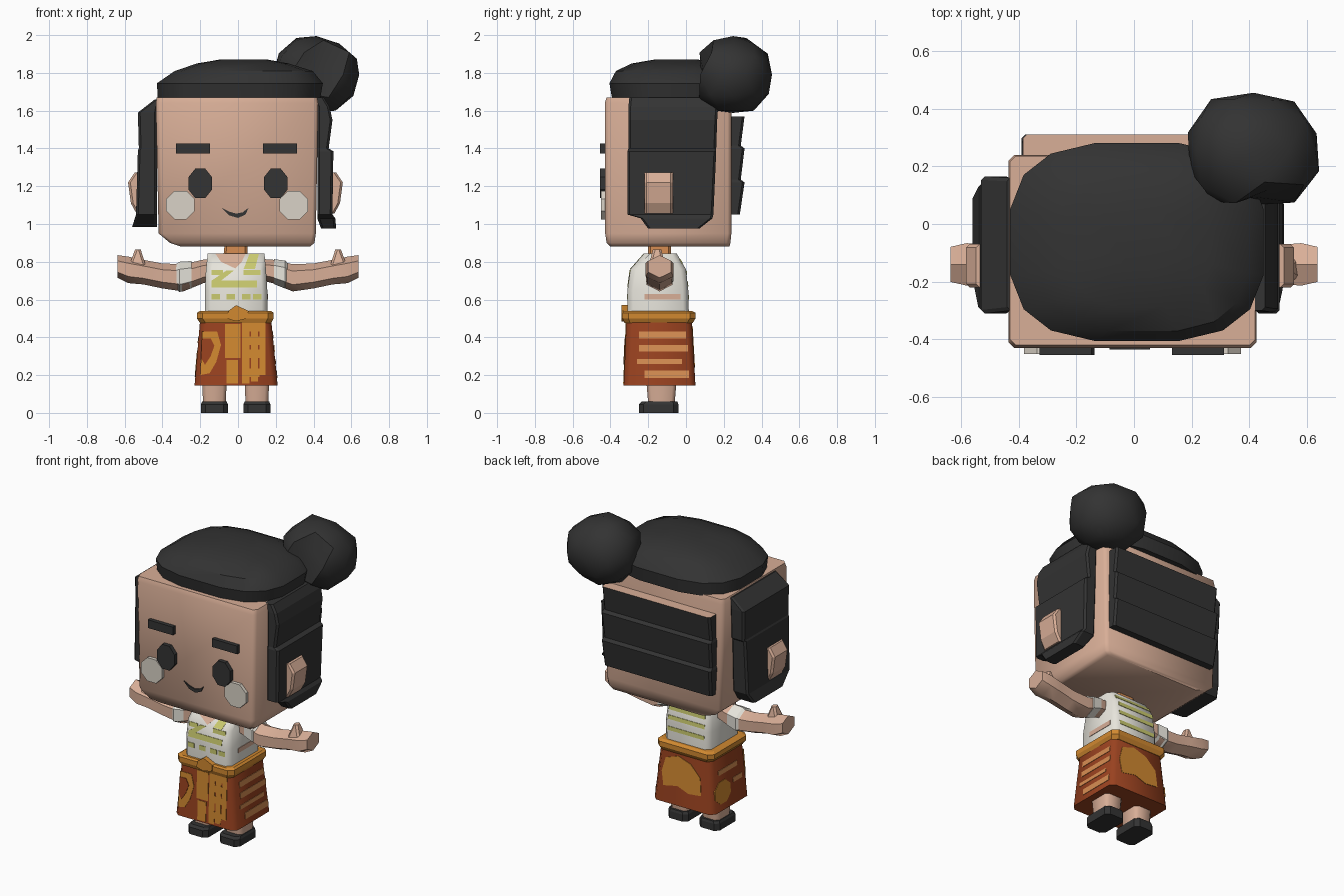
import bpy, bmesh, math, random
from mathutils import Vector

if "Cube" in bpy.data.objects:
    bpy.data.objects.remove(bpy.data.objects["Cube"])

random.seed(3)


def mat(name, r, g, b):
    m = bpy.data.materials.new(name)
    m.diffuse_color = (r, g, b, 1)
    m.use_nodes = True
    m.node_tree.nodes["Principled BSDF"].inputs["Base Color"].default_value = m.diffuse_color
    return m


HAIR = mat("black hair", .033, .033, .033)
SKIN = mat("skin", .69, .425, .31)
WHITE = mat("cream cloth", .83, .81, .74)
BLUSH = mat("pale cheek", .70, .65, .57)
LIME = mat("lime pattern", .60, .60, .16)
ORANGE = mat("orange cloth", .64, .25, .03)
RUST = mat("rust cloth", .32, .054, .014)
PEACH = mat("peach stripe", .68, .27, .085)


def finish(bm, name, *mats, smooth=None):
    bmesh.ops.recalc_face_normals(bm, faces=bm.faces)
    me = bpy.data.meshes.new(name)
    bm.to_mesh(me)
    bm.free()
    ob = bpy.data.objects.new(name, me)
    bpy.context.collection.objects.link(ob)
    for m in mats:
        me.materials.append(m)
    if smooth:
        bpy.ops.object.select_all(action='DESELECT')
        ob.select_set(True)
        bpy.context.view_layer.objects.active = ob
        bpy.ops.object.shade_smooth_by_angle(angle=math.radians(smooth))
    return ob


def loft(name, rings, m, smooth=None):
    """Skin a list of point rings and close both ends."""
    bm = bmesh.new()
    vs = [[bm.verts.new(p) for p in r] for r in rings]
    n = len(vs[0])
    for a, b in zip(vs, vs[1:]):
        for i in range(n):
            j = (i + 1) % n
            bm.faces.new((a[i], a[j], b[j], b[i]))
    bm.faces.new(vs[0])
    bm.faces.new(vs[-1])
    return finish(bm, name, m, smooth=smooth)


def rect(z, x0, x1, y0, y1, c=.012):
    """Horizontal rectangle with cut corners."""
    return [(x0 + c, y0, z), (x1 - c, y0, z), (x1, y0 + c, z), (x1, y1 - c, z),
            (x1 - c, y1, z), (x0 + c, y1, z), (x0, y1 - c, z), (x0, y0 + c, z)]


def block(name, rows, m, c=.012, smooth=None):
    return loft(name, [rect(*r, c) for r in rows], m, smooth)


def oval(z, x0, x1, y0, y1, n=16, e=.68):
    """Horizontal rounded-square ring."""
    pts = []
    for i in range(n):
        a = 2 * math.pi * (i + .5) / n
        cx, cy = math.cos(a), math.sin(a)
        pts.append(((x0 + x1) / 2 + (x1 - x0) / 2 * math.copysign(abs(cx) ** e, cx),
                    (y0 + y1) / 2 + (y1 - y0) / 2 * math.copysign(abs(cy) ** e, cy), z))
    return pts


def prism(name, pts, y0, y1, m):
    """Extrude an x-z outline along y."""
    return loft(name, [[(x, y, z) for x, z in pts] for y in (y0, y1)], m)


def ngon(cx, cz, rx, rz, n=8):
    return [(cx + rx * math.cos(2 * math.pi * (i + .5) / n),
             cz + rz * math.sin(2 * math.pi * (i + .5) / n)) for i in range(n)]


def bar(u0, u1, z0, z1):
    return [(u0, z0), (u1, z0), (u1, z1), (u0, z1)]


def deco(name, rows, side, outlines, m, top=.003):
    """Thin plates lying on one side of a lofted block."""
    k, s = {"left": (1, -1), "right": (2, 1), "front": (3, -1), "back": (4, 1)}[side]
    bm = bmesh.new()
    for pts in outlines:
        layers = []
        for off in (top - .007, top):
            lay = []
            for u, z in pts:
                for a, b in zip(rows, rows[1:]):
                    if a[0] <= z <= b[0]:
                        t = (z - a[0]) / (b[0] - a[0])
                        w = a[k] + (b[k] - a[k]) * t + s * off
                        break
                lay.append(bm.verts.new((w, u, z) if k < 3 else (u, w, z)))
            layers.append(lay)
        lo, hi = layers
        bm.faces.new(lo)
        bm.faces.new(hi)
        for i in range(len(lo)):
            j = (i + 1) % len(lo)
            bm.faces.new((lo[i], lo[j], hi[j], hi[i]))
    finish(bm, name, m)


# Head and neck
block("head", [(.88, -.30, .38, -.40, .23), (.90, -.36, .405, -.42, .235),
               (.95, -.42, .412, -.428, .24), (1.64, -.435, .425, -.43, .24),
               (1.67, -.43, .42, -.42, .235)], SKIN, .02, 60)
block("neck", [(.80, -.08, .05, -.20, -.08), (.90, -.07, .05, -.20, -.08)], PEACH)

# Hair cap
loft("hair_cap", [oval(1.66, -.43, .44, -.395, .275), oval(1.745, -.435, .455, -.41, .285),
                  oval(1.81, -.34, .40, -.375, .24), oval(1.85, -.22, .27, -.29, .16),
                  oval(1.872, -.09, .15, -.16, .06)], HAIR, 35)

# Bun: boxy lumpy ball, wider on one diagonal, flattened at the outer back, dented in front
bm = bmesh.new()
bmesh.ops.create_icosphere(bm, subdivisions=2, radius=1)
for v in bm.verts:
    d = v.co.normalized()
    f = random.uniform(.97, 1.03) / sum(abs(c) ** 2.5 for c in d) ** .4
    f *= 1 + .10 * max(0, -d.x * d.y)
    if d.dot(Vector((.1, -.95, .1)).normalized()) > .9:
        f = .78
    z = d.z * f
    if z > 0:
        z *= 1 - .16 * max(0, d.x + d.y)
    v.co = Vector((.415 + .222 * d.x * f, .25 + .2 * d.y * f, 1.79 + .205 * z))
finish(bm, "hair_bun", HAIR, smooth=35)

# Side hair slabs and ears
block("side_hair_right", [(.975, .44, .52, -.20, .07), (1.03, .42, .515, -.24, .14),
                          (1.05, .42, .50, -.31, .145), (1.385, .42, .505, -.31, .16),
                          (1.40, .42, .48, -.305, .16), (1.55, .42, .50, -.305, .165),
                          (1.62, .42, .485, -.305, .17), (1.67, .40, .455, -.30, .17)], HAIR)
block("side_hair_left", [(.985, -.56, -.43, -.20, .10), (1.05, -.54, -.43, -.30, .14),
                         (1.39, -.53, -.43, -.31, .15), (1.40, -.525, -.43, -.31, .16),
                         (1.59, -.53, -.43, -.31, .165), (1.66, -.44, -.42, -.30, .16)], HAIR)
for s, side, x in ((1, "right", .555), (-1, "left", .582)):
    rows = [(z, min(s * .47, s * w), max(s * .47, s * w), a, b) for z, w, a, b in
            ((1.055, x - .045, -.22, -.07), (1.11, x - .015, -.22, -.07),
             (1.22, x, -.22, -.07), (1.272, x - .035, -.22, -.07))]
    block("ear_" + side, rows, SKIN)

# Back hair: overlapping planks, with a skin-coloured upper ledge
rows = [(1.05, -.38, .39, .22, .285), (1.22, -.39, .395, .22, .31), (1.235, -.385, .39, .22, .29),
        (1.40, -.39, .395, .22, .31), (1.415, -.385, .39, .22, .29), (1.57, -.385, .39, .22, .31)]
back = block("back_hair", rows, HAIR)
back.data.materials.append(SKIN)
for p in back.data.polygons:
    if p.normal.z > .9 and p.center.z > 1.5:
        p.material_index = 1

# Face
for s, side in ((-1, "left"), (1, "right")):
    x = .20 * s
    prism("eye_" + side, ngon(x, 1.215, .068, .085), -.455, -.42, HAIR)
    prism("cheek_" + side, ngon(.30 * s - .005, 1.10, .082, .082), -.45, -.42, BLUSH)
    x = -.238 if s < 0 else .222
    prism("brow_" + side, bar(x - .09, x + .09, 1.372, 1.425), -.455, -.42, HAIR)
prism("mouth", [(-.085, 1.085), (-.045, 1.045), (0, 1.032), (.04, 1.05), (.055, 1.085),
                (.025, 1.062), (-.01, 1.055), (-.045, 1.065)], -.436, -.42, HAIR)

# Torso with printed top
torso = [(.53, -.175, .155, -.31, .015), (.65, -.175, .155, -.31, .012),
         (.76, -.17, .148, -.295, 0), (.845, -.16, .14, -.22, -.05)]
block("torso", torso, WHITE, .03, 50)
deco("neckline", torso, "front", [[(-.12, .843), (-.09, .80), (-.015, .765), (.02, .80), (.04, .843)]], SKIN)
deco("front_print", torso, "front",
     [bar(-.14, .10, .665, .70), [(-.14, .70), (-.09, .70), (-.02, .755), (-.06, .755)],
      bar(-.14, -.08, .73, .757), bar(.03, .12, .73, .757),
      [(.03, .762), (.09, .762), (.11, .84), (.06, .84)]]
     + [bar(x, x + .045, .60, .63) for x in (-.14, -.06, .02, .08)], LIME)
deco("back_print", torso, "back",
     [bar(-.14, .12, z, z + .025) for z in (.60, .67, .73, .79)], LIME)
deco("side_print_right", torso, "right", [bar(-.22, -.03, .60, .63)], SKIN)

# Belt with a knot
block("belt", [(.475, -.2, .175, -.325, .035), (.50, -.218, .188, -.335, .05),
               (.53, -.218, .188, -.335, .05), (.54, -.20, .175, -.325, .03)], ORANGE, .03)
prism("belt_knot", [(-.06, .50), (-.01, .485), (.05, .50), (.055, .54), (-.01, .57), (-.05, .54)],
      -.342, -.29, ORANGE)

# Skirt with printed pattern
skirt = [(.145, -.23, .21, -.33, .05), (.50, -.20, .175, -.315, .03)]
block("skirt", skirt, RUST, .03, 50)
leaf = [(-.19, .43), (-.11, .43), (-.09, .36), (-.115, .27), (-.15, .21), (-.20, .20)]
hole = [(-.19, .395), (-.145, .395), (-.125, .355), (-.145, .30), (-.175, .255), (-.196, .29)]
deco("skirt_leaf", skirt, "front", [leaf], ORANGE)
deco("skirt_leaf_middle", skirt, "front", [hole], RUST, .006)
deco("skirt_front_print", skirt, "front",
     [bar(-.07, .012, .29, .47), bar(-.06, .0, .155, .28),
      bar(.02, .06, .155, .48), bar(.068, .105, .165, .48), bar(.113, .145, .20, .48)]
     + [bar(.06, .113, z, z + .045) for z in (.19, .29, .36, .43)], ORANGE)
deco("skirt_stripes_right", skirt, "right",
     [bar(-.25, .0, .395, .43), bar(-.25, .01, .325, .36), bar(-.26, -.02, .26, .285),
      bar(-.22, .015, .185, .225)], PEACH)
deco("skirt_spots_left", skirt, "left", [ngon(-.06, .26, .085, .075)], ORANGE)
deco("skirt_stripes_left", skirt, "left",
     [bar(-.22, -.03, .37, .40), bar(-.26, -.17, .28, .31)], PEACH)
deco("skirt_back_print", skirt, "back",
     [[(-.14, .25), (-.05, .24), (.03, .27), (.13, .25), (.145, .34), (.12, .43),
       (.03, .46), (-.06, .43), (-.13, .36)]], ORANGE)


# Arms, cuffs and thumbs, built for one side and mirrored
def tube(rows, s):
    return [[(s * x, y + ry * math.cos(math.radians(a)), z + rz * math.sin(math.radians(a)))
             for a in range(30, 390, 60)] for x, y, z, ry, rz in rows]


for s, side in ((1, "right"), (-1, "left")):
    loft("arm_" + side, tube([(.11, -.14, .76, .06, .055), (.18, -.14, .75, .075, .062),
                              (.29, -.14, .715, .08, .072), (.40, -.14, .725, .075, .066),
                              (.50, -.14, .745, .078, .065), (.58, -.14, .757, .085, .07),
                              (.637, -.14, .775, .07, .06)], s), SKIN, 50)
    if s < 0:
        cuff = [(.245, -.14, .732, .082, .072), (.31, -.14, .72, .09, .08), (.335, -.14, .722, .07, .06)]
    else:
        cuff = [(.19, -.14, .748, .078, .066), (.25, -.14, .732, .084, .074), (.265, -.14, .73, .07, .06)]
    loft("cuff_" + side, tube(cuff, s), WHITE)
    x0, x1 = sorted((s * .485, s * .58))
    t0, t1 = sorted((s * .515, s * .545))
    block("thumb_" + side, [(.77, x0, x1, -.20, -.11), (.865, t0, t1, -.175, -.13)], SKIN)

# Legs and shoes
for side, x in (("left", -.125), ("right", .10)):
    block("leg_" + side, [(.05, x - .06, x + .06, -.20, -.06), (.17, x - .065, x + .065, -.21, -.05)],
          SKIN, .02, 50)
    block("shoe_" + side, [(0, x - .072, x + .072, -.25, -.04), (.045, x - .072, x + .072, -.25, -.04),
                           (.06, x - .065, x + .065, -.235, -.045)], HAIR, .025)
